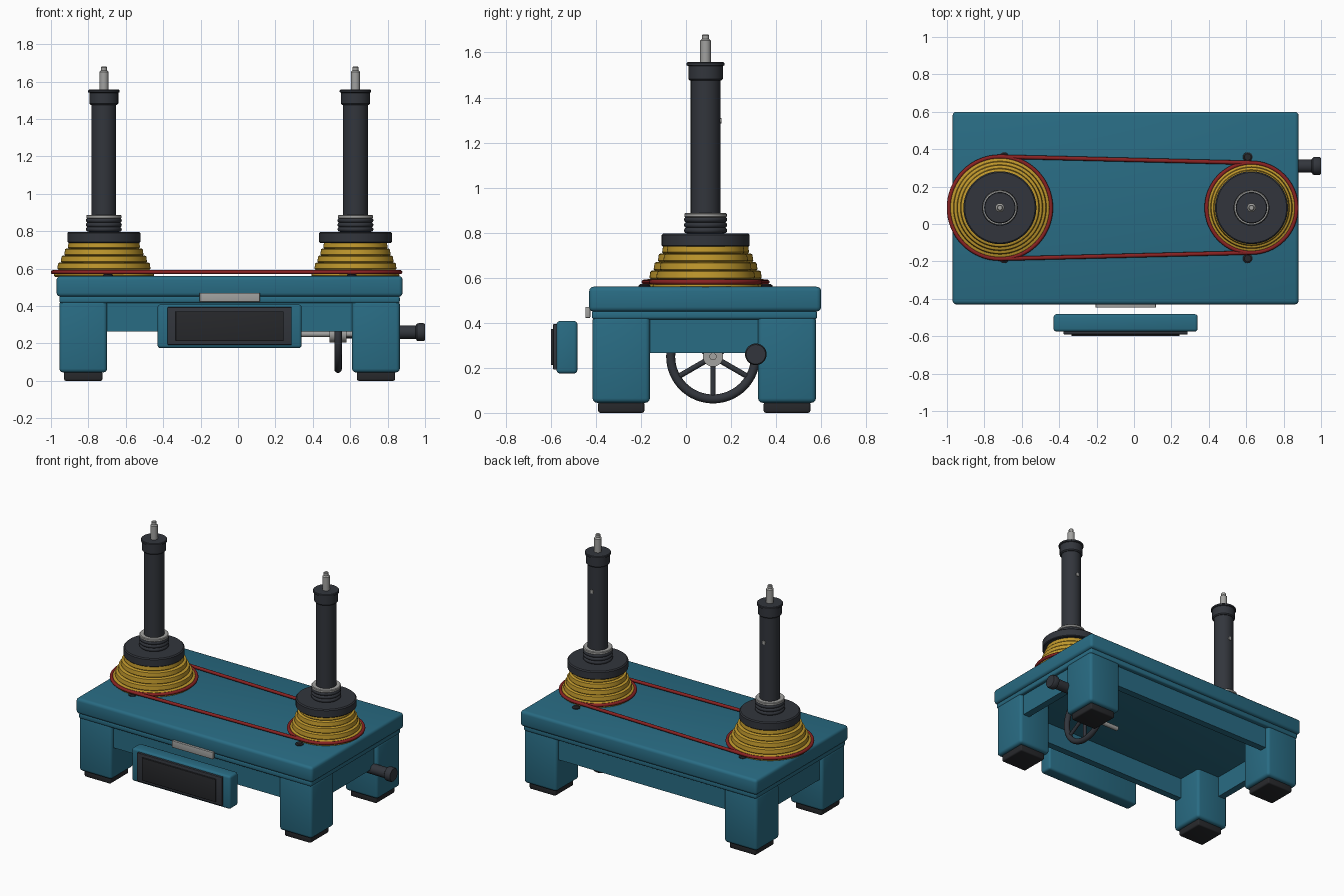
import bpy, bmesh, math
from mathutils import Vector

if "Cube" in bpy.data.objects:
    bpy.data.objects.remove(bpy.data.objects["Cube"])


def mat(name, rgb):
    m = bpy.data.materials.new(name)
    m.diffuse_color = (*rgb, 1)
    m.use_nodes = True
    m.node_tree.nodes["Principled BSDF"].inputs["Base Color"].default_value = m.diffuse_color
    return m


TEAL = mat("teal_paint", (0.022, 0.15, 0.23))
DARK = mat("dark_metal", (0.032, 0.036, 0.045))
RUBBER = mat("black_rubber", (0.02, 0.021, 0.024))
GOLD = mat("yellow_pulley", (0.52, 0.31, 0.025))
RED = mat("red_belt", (0.25, 0.016, 0.016))
STEEL = mat("steel", (0.36, 0.36, 0.35))


def finish(name, bm, material):
    bmesh.ops.recalc_face_normals(bm, faces=bm.faces)
    me = bpy.data.meshes.new(name)
    bm.to_mesh(me)
    bm.free()
    me.materials.append(material)
    ob = bpy.data.objects.new(name, me)
    bpy.context.collection.objects.link(ob)
    bpy.context.view_layer.objects.active = ob
    bpy.ops.object.select_all(action='DESELECT')
    ob.select_set(True)
    bpy.ops.object.shade_smooth_by_angle(angle=math.radians(35))
    return ob


def box(name, x, y, z, material, bevel=0.0):
    """Box from (min, max) ranges, with rounded edges."""
    bm = bmesh.new()
    bmesh.ops.create_cube(bm, size=1)
    for v in bm.verts:
        v.co = [(a + b) / 2 + c * (b - a) for (a, b), c in zip((x, y, z), v.co)]
    if bevel:
        bmesh.ops.bevel(bm, geom=bm.edges[:], offset=bevel, segments=3,
                        profile=0.5, affect='EDGES')
    return finish(name, bm, material)


def lathe(name, profile, origin, material, axis=(0, 0, 1), n=48):
    """Turn (radius, height) points around an axis; capped at both ends."""
    bm = bmesh.new()
    rot = Vector((0, 0, 1)).rotation_difference(Vector(axis))
    rings = []
    for r, h in profile:
        rings.append([bm.verts.new(rot @ Vector((r * math.cos(2 * math.pi * i / n),
                                                 r * math.sin(2 * math.pi * i / n), h)) + Vector(origin))
                      for i in range(n)])
    for a, b in zip(rings, rings[1:]):
        for i in range(n):
            j = (i + 1) % n
            bm.faces.new((a[i], a[j], b[j], b[i]))
    bm.faces.new(rings[0])
    bm.faces.new(rings[-1])
    return finish(name, bm, material)


def rod(name, p, q, r, material, n=24):
    d = Vector(q) - Vector(p)
    return lathe(name, [(r, 0), (r, d.length)], p, material, d.normalized(), n)


def torus(name, center, R, r, material, axis='Z'):
    rot = (0, math.pi / 2, 0) if axis == 'X' else (0, 0, 0)
    bpy.ops.mesh.primitive_torus_add(location=center, rotation=rot, major_radius=R,
                                     minor_radius=r, major_segments=64, minor_segments=12)
    ob = bpy.context.object
    ob.name = name
    ob.data.materials.append(material)
    bpy.ops.object.shade_smooth_by_angle(angle=math.radians(60))


# Table: top slab, lip, legs, feet, aprons
box("table_top", (-0.97, 0.88), (-0.43, 0.60), (0.45, 0.56), TEAL, 0.02)
box("table_lip", (-0.955, 0.865), (-0.418, 0.582), (0.415, 0.455), TEAL, 0.012)
for sx, x0, x1 in (("left", -0.955, -0.70), ("right", 0.61, 0.865)):
    for sy, y0, y1 in (("front", -0.415, -0.16), ("back", 0.32, 0.577)):
        box(f"{sy}_{sx}_leg", (x0, x1), (y0, y1), (0.045, 0.43), TEAL, 0.02)
        box(f"{sy}_{sx}_foot", (x0 + 0.025, x1 - 0.025), (y0 + 0.025, y1 - 0.025),
            (0, 0.05), RUBBER, 0.01)
for n, y in (("front", (-0.39, -0.34)), ("back", (0.50, 0.55))):
    box(n + "_apron", (-0.72, 0.63), y, (0.265, 0.43), TEAL)
for n, x in (("left", (-0.93, -0.88)), ("right", (0.79, 0.84))):
    box(n + "_apron", x, (-0.18, 0.34), (0.265, 0.43), TEAL)

# Display panel and name plate
box("control_panel", (-0.43, 0.34), (-0.575, -0.482), (0.175, 0.408), TEAL, 0.015)
box("screen_bezel", (-0.377, 0.287), (-0.59, -0.565), (0.192, 0.394), DARK, 0.004)
box("screen", (-0.333, 0.243), (-0.6, -0.58), (0.213, 0.372), RUBBER, 0.002)
box("front_plate", (-0.205, 0.117), (-0.447, -0.425), (0.422, 0.47), STEEL, 0.003)


# Spindles with stepped cone pulleys
Y, BELT_Z = 0.087, 0.581
SPINDLES = (("left", -0.717, 0.268, 0.193, 0.273), ("right", 0.628, 0.235, 0.172, 0.24))
for side, x, r_low, r_top, r_belt in SPINDLES:
    prof, steps, z0, z1 = [], 5, 0.556, 0.745
    for i in range(steps):
        r = r_low + (r_top - r_low) * i / (steps - 1)
        a = z0 + (z1 - z0) * i / steps
        b = z0 + (z1 - z0) * (i + 1) / steps
        prof += [(r - 0.006, a), (r, a + 0.006), (r - 0.004, b - 0.004), (r - 0.011, b)]
    lathe(side + "_cone_pulley", prof, (x, Y, 0), GOLD, n=64)
    lathe(side + "_hub", [(0.19, 0.738), (0.195, 0.743), (0.195, 0.79), (0.188, 0.797)],
          (x, Y, 0), DARK, n=64)
    for k in range(3):
        torus(f"{side}_spring_ring_{k + 1}", (x, Y, 0.81 + 0.024 * k), 0.083, 0.013, DARK)
    lathe(side + "_collar", [(0.09, 0.868), (0.094, 0.871), (0.094, 0.883), (0.09, 0.887)],
          (x, Y, 0), STEEL)
    lathe(side + "_post", [(0.066, 0.79), (0.066, 1.49)], (x, Y, 0), DARK)
    lathe(side + "_cap", [(0.07, 1.475), (0.077, 1.482), (0.077, 1.54), (0.084, 1.543),
                          (0.084, 1.553), (0.08, 1.557)], (x, Y, 0), DARK)
    lathe(side + "_tip", [(0.024, 1.55), (0.024, 1.652), (0.016, 1.66), (0.016, 1.676),
                          (0.012, 1.68)], (x, Y, 0), STEEL, n=24)
    rod(side + "_set_screw", (x, Y + 0.05, 1.297), (x, Y + 0.071, 1.297), 0.013, STEEL, 16)
    torus(side + "_belt_loop", (x, Y, BELT_Z), r_belt, 0.011, RED)
    for n, y in (("front", -0.184), ("back", 0.358)):
        lathe(f"{n}_{side}_bolt", [(0.026, 0.55), (0.026, 0.566), (0.018, 0.572)],
              (x + 0.022 if side == "left" else x - 0.02, y, 0), RUBBER, n=16)

# Belt runs, tangent to both pulleys
xl, xr, rl, rr = SPINDLES[0][1], SPINDLES[1][1], SPINDLES[0][4], SPINDLES[1][4]
t = math.acos((rl - rr) / (xr - xl))
for n, s in (("back", 1), ("front", -1)):
    c, d = math.cos(t), s * math.sin(t)
    rod(n + "_belt_run", (xl + rl * c, Y + rl * d, BELT_Z), (xr + rr * c, Y + rr * d, BELT_Z),
        0.011, RED, 12)

# Hand wheel with spokes, axle and crank handle
WX, WY, WZ = 0.535, 0.12, 0.25
torus("wheel_rim", (WX, WY, WZ), 0.188, 0.02, DARK, 'X')
for k in range(6):
    a = math.radians(30 + 60 * k)
    rod(f"wheel_spoke_{k + 1}", (WX, WY, WZ),
        (WX, WY + 0.188 * math.cos(a), WZ + 0.188 * math.sin(a)), 0.012, DARK, 12)
rod("wheel_hub", (0.49, WY, WZ), (0.58, WY, WZ), 0.045, STEEL)
rod("wheel_axle", (0.25, WY, WZ), (0.63, WY, WZ), 0.016, STEEL)
lathe("crank_handle", [(0.02, 0.53), (0.034, 0.56), (0.036, 0.95), (0.046, 0.957),
                       (0.048, 0.965), (0.048, 0.992), (0.043, 1.0)],
      (0, 0.31, 0.26), DARK, axis=(1, 0, 0), n=32)
